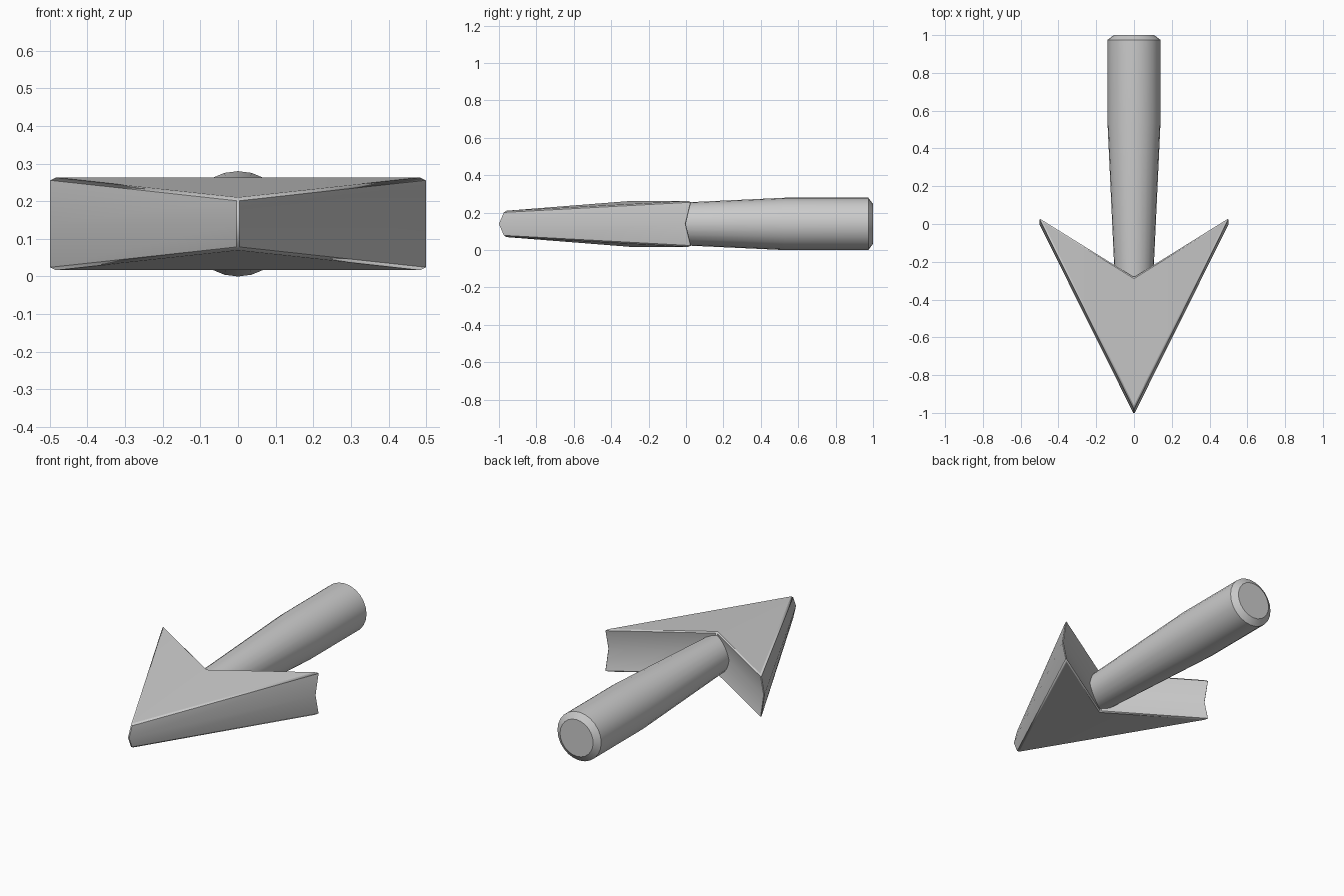
import bpy, bmesh, math

if "Cube" in bpy.data.objects:
    bpy.data.objects.remove(bpy.data.objects["Cube"])

ZC = 0.14  # height of the centre line


def finish(name, bm):
    bmesh.ops.recalc_face_normals(bm, faces=bm.faces[:])
    me = bpy.data.meshes.new(name)
    bm.to_mesh(me)
    bm.free()
    ob = bpy.data.objects.new(name, me)
    bpy.context.collection.objects.link(ob)
    bpy.ops.object.select_all(action='DESELECT')
    ob.select_set(True)
    bpy.context.view_layer.objects.active = ob
    bpy.ops.object.shade_smooth_by_angle(angle=math.radians(30))
    return ob


def bridge(bm, rings):
    n = len(rings[0])
    for a, b in zip(rings, rings[1:]):
        for i in range(n):
            j = (i + 1) % n
            bm.faces.new((a[i], a[j], b[j], b[i]))


# Arrow head: V-notched outline, its middle ring pushed forward to make a ridge
outline = [(0, -0.978, 0.069), (0.503, 0.033, 0.124),
           (0, -0.28, 0.124), (-0.503, 0.033, 0.124)]  # x, y, half thickness
bm = bmesh.new()
rings = []
for level, shift in ((-1, 0), (0, -0.03), (1, 0)):
    rings.append([bm.verts.new((x, y + shift, ZC + level * h)) for x, y, h in outline])
bridge(bm, rings)
for tip, right, notch, left in (rings[0], rings[2]):
    bm.faces.new((tip, right, notch))
    bm.faces.new((tip, notch, left))
head = finish("arrow_head", bm)
bev = head.modifiers.new("edge_bevel", 'BEVEL')
bev.width = 0.008
bev.segments = 1
bev.limit_method = 'ANGLE'
bev.angle_limit = math.radians(30)

# Shaft: tapered round bar with a chamfered rear end, its front buried in the head
profile = [(-0.33, 0.10), (0.53, 0.14), (0.975, 0.14), (1.0, 0.106)]  # y, radius
sides = 24
bm = bmesh.new()
rings = []
for y, r in profile:
    angles = [2 * math.pi * i / sides for i in range(sides)]
    rings.append([bm.verts.new((r * math.cos(a), y, ZC + r * math.sin(a))) for a in angles])
bridge(bm, rings)
bm.faces.new(rings[0])
bm.faces.new(rings[-1])
finish("shaft", bm)
